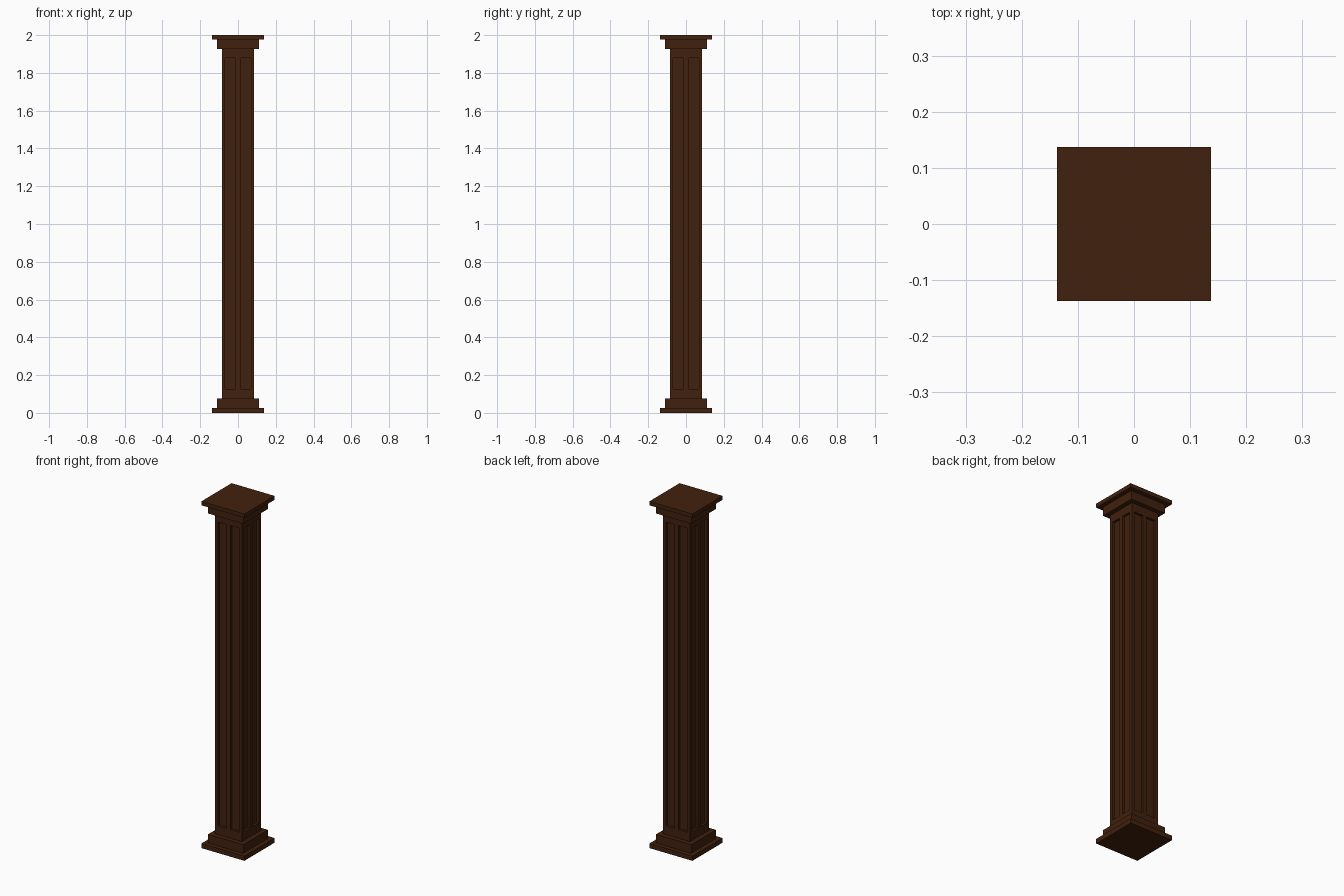
import bpy
import bmesh
from mathutils import Vector

if "Cube" in bpy.data.objects:
    bpy.data.objects.remove(bpy.data.objects["Cube"], do_unlink=True)

# One dark wood material
wood = bpy.data.materials.new("dark_wood")
wood.use_nodes = True
colour = (0.053, 0.0150, 0.0042, 1.0)
wood.diffuse_color = colour
wood.node_tree.nodes["Principled BSDF"].inputs["Base Color"].default_value = colour


def add_block(name, half, z0, z1, detail=None):
    """Square block centred on the axis, optionally refined by a bmesh function."""
    bm = bmesh.new()
    bmesh.ops.create_cube(bm, size=1)
    bmesh.ops.scale(bm, vec=(2 * half, 2 * half, z1 - z0), verts=bm.verts)
    bmesh.ops.translate(bm, vec=(0, 0, (z0 + z1) / 2), verts=bm.verts)
    if detail:
        detail(bm)
    mesh = bpy.data.meshes.new(name)
    bm.to_mesh(mesh)
    bm.free()
    mesh.materials.append(wood)
    obj = bpy.data.objects.new(name, mesh)
    bpy.context.collection.objects.link(obj)
    return obj


# Two tall sunken panels on each side of the shaft
PANEL_IN, PANEL_OUT = 0.012, 0.068
PANEL_BOTTOM, PANEL_TOP = 0.127, 1.88
PANEL_DEPTH = 0.014


def sink_panels(bm):
    sides = (-PANEL_OUT, -PANEL_IN, PANEL_IN, PANEL_OUT)
    for axis, cuts in enumerate((sides, sides, (PANEL_BOTTOM, PANEL_TOP))):
        normal = Vector((0, 0, 0))
        normal[axis] = 1
        for cut in cuts:
            bmesh.ops.bisect_plane(bm, geom=bm.verts[:] + bm.edges[:] + bm.faces[:],
                                   plane_co=normal * cut, plane_no=normal)
    bm.normal_update()
    panels = []
    for face in bm.faces:
        c = face.calc_center_median()
        across = min(abs(c.x), abs(c.y))
        if (abs(face.normal.z) < 0.5 and PANEL_IN < across < PANEL_OUT
                and PANEL_BOTTOM < c.z < PANEL_TOP):
            panels.append(face)
    bmesh.ops.inset_individual(bm, faces=panels, thickness=0, depth=-PANEL_DEPTH)


# Stepped base, panelled shaft, stepped capital
add_block("base_plate", 0.137, 0.0, 0.027)
add_block("base_step", 0.112, 0.027, 0.077)
add_block("shaft", 0.086, 0.077, 1.927, sink_panels)
add_block("capital_step", 0.112, 1.927, 1.977)
add_block("capital_plate", 0.137, 1.977, 2.0)
